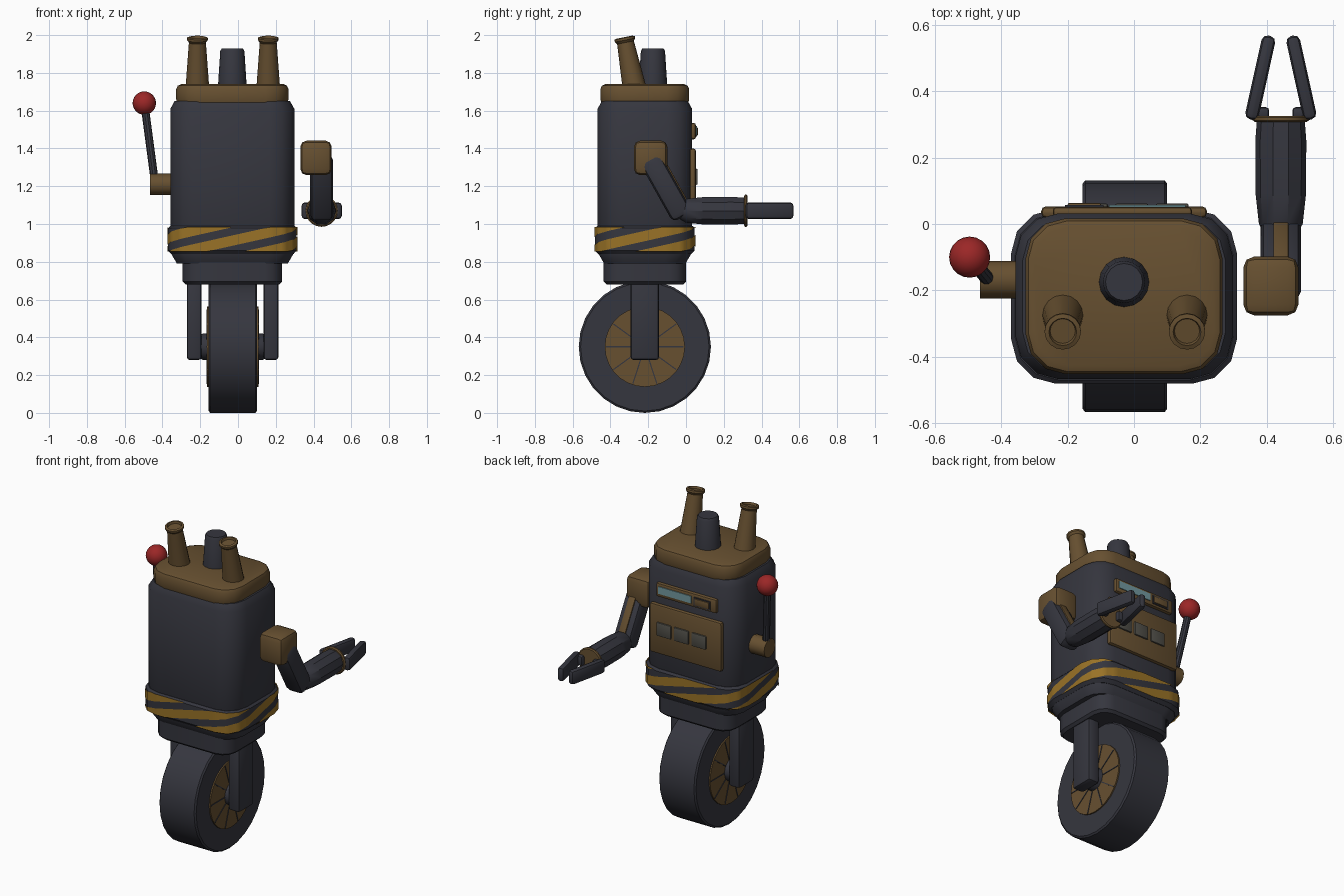
import bpy, bmesh, math
from mathutils import Matrix, Vector

cube = bpy.data.objects.get("Cube")
if cube:
    bpy.data.objects.remove(cube, do_unlink=True)


def material(name, r, g, b):
    m = bpy.data.materials.new(name)
    m.use_nodes = True
    m.diffuse_color = (r, g, b, 1)
    shader = m.node_tree.nodes["Principled BSDF"]
    shader.inputs["Base Color"].default_value = (r, g, b, 1)
    shader.inputs["Roughness"].default_value = 0.7
    return m


DARK = material("dark iron", 0.036, 0.037, 0.049)
BROWN = material("aged bronze", 0.135, 0.08, 0.03)
YELLOW = material("hazard yellow", 0.32, 0.17, 0.02)
RED = material("lever red", 0.33, 0.02, 0.02)
GLASS = material("pale glass", 0.17, 0.32, 0.35)
GREY = material("dial grey", 0.08, 0.077, 0.065)

MID_X, MID_Y = -0.03, -0.218


def finish(name, bm, mat, smooth=True):
    bmesh.ops.recalc_face_normals(bm, faces=bm.faces)
    mesh = bpy.data.meshes.new(name)
    bm.to_mesh(mesh)
    bm.free()
    mesh.materials.append(mat)
    ob = bpy.data.objects.new(name, mesh)
    bpy.context.collection.objects.link(ob)
    if smooth:
        bpy.ops.object.select_all(action="DESELECT")
        ob.select_set(True)
        bpy.context.view_layer.objects.active = ob
        bpy.ops.object.shade_smooth_by_angle(angle=math.radians(35))
    return ob


def skin(bm, loops):
    rings = [[bm.verts.new(p) for p in loop] for loop in loops]
    n = len(rings[0])
    for a, b in zip(rings, rings[1:]):
        for i in range(n):
            j = (i + 1) % n
            bm.faces.new((a[i], a[j], b[j], b[i]))
    bm.faces.new(rings[0])
    bm.faces.new(rings[-1])


def outline(hx, hy, radius, steps=3):
    """Rounded rectangle around the body axis, counterclockwise."""
    pts = []
    for k, (sx, sy) in enumerate(((1, 1), (-1, 1), (-1, -1), (1, -1))):
        for s in range(steps + 1):
            a = math.pi / 2 * (k + s / steps)
            pts.append(Vector((MID_X + sx * (hx - radius) + radius * math.cos(a),
                               MID_Y + sy * (hy - radius) + radius * math.sin(a))))
    return pts


def stack(name, hx, hy, radius, levels, mat):
    bm = bmesh.new()
    skin(bm, [[(p.x, p.y, z) for p in outline(hx - d, hy - d, radius - d / 2)]
              for d, z in levels])
    return finish(name, bm, mat)


def lathe(name, start, axis, profile, mat, sides=16):
    """Spin (radius, distance) pairs around an axis."""
    rot = Vector(axis).to_track_quat("Z", "Y")
    bm = bmesh.new()
    turns = [2 * math.pi * i / sides for i in range(sides)]
    skin(bm, [[Vector(start) + rot @ Vector((r * math.cos(t), r * math.sin(t), h))
               for t in turns] for r, h in profile])
    return finish(name, bm, mat)


def block(name, center, size, mat, bevel=0.0, rot=None, segments=2):
    bm = bmesh.new()
    bmesh.ops.create_cube(bm, size=1)
    bmesh.ops.scale(bm, vec=size, verts=bm.verts)
    if bevel:
        bmesh.ops.bevel(bm, geom=bm.edges[:], offset=bevel, segments=segments,
                        profile=0.5, affect="EDGES")
    m = Matrix.Translation(center)
    bm.transform(m @ rot.to_4x4() if rot else m)
    return finish(name, bm, mat, bool(bevel))


# Body shell, skirt and cap
stack("body", 0.328, 0.25, 0.13,
      [(0.035, 0.79), (0, 0.85), (0, 1.61), (0.022, 1.65)], DARK)
stack("skirt", 0.263, 0.218, 0.09,
      [(0.015, 0.68), (0, 0.695), (0, 0.83)], DARK)
stack("cap", 0.297, 0.235, 0.12,
      [(0.005, 1.64), (0, 1.66), (0, 1.715), (0.008, 1.732), (0.025, 1.74)], BROWN)

# Belt with climbing stripes wrapped around it
BELT_LOW, BELT_HIGH = 0.84, 0.99
stack("belt", 0.341, 0.264, 0.135,
      [(0.018, BELT_LOW), (0, BELT_LOW + 0.02), (0, BELT_HIGH - 0.012),
       (0.012, BELT_HIGH)], DARK)
corners = outline(0.344, 0.267, 0.137)
path = []
for a, b in zip(corners, corners[1:] + corners[:1]):
    cuts = max(1, round((b - a).length / 0.02))
    path += [a.lerp(b, i / cuts) for i in range(cuts)]
path.append(path[0])
run = [0.0]
for a, b in zip(path, path[1:]):
    run.append(run[-1] + (b - a).length)
PITCH, TURNS = 0.098, 5
low, high = BELT_LOW + 0.014, BELT_HIGH - 0.006
bm = bmesh.new()
for k in range(-TURNS - 1, 3):
    def edge(i, part):
        z = BELT_LOW + PITCH * (k + part + TURNS * run[i] / run[-1])
        return (path[i].x, path[i].y, min(max(z, low), high))
    for i in range(len(path) - 1):
        quad = [edge(i, 0), edge(i + 1, 0), edge(i + 1, 0.56), edge(i, 0.56)]
        if quad[2][2] - quad[1][2] > 1e-4 and quad[3][2] - quad[0][2] > 1e-4:
            bm.faces.new([bm.verts.new(p) for p in quad])
bmesh.ops.remove_doubles(bm, verts=bm.verts, dist=1e-5)
finish("belt_stripes", bm, YELLOW)

# Chimneys
for side, x in (("right", -0.215), ("left", 0.16)):
    lathe(side + "_chimney", (x, -0.275, 1.73), (0, -0.05, 0.255),
          [(0.062, 0), (0.045, 0.235), (0.055, 0.248), (0.055, 0.26),
           (0.042, 0.264), (0.038, 0.25)], BROWN)
lathe("center_chimney", (MID_X, -0.175, 1.73), (0, 0, 1),
      [(0.076, 0), (0.064, 0.185), (0.056, 0.2)], DARK)

# Wheel, hubs, spoke lines, axle and fork
WHEEL_Z = 0.35
lathe("tyre", (-0.155, MID_Y, WHEEL_Z), (1, 0, 0),
      [(0.34, 0), (0.35, 0.008), (0.35, 0.247), (0.34, 0.255)], DARK, 28)
lathe("hub", (-0.163, MID_Y, WHEEL_Z), (1, 0, 0),
      [(0.212, 0), (0.212, 0.271)], BROWN, 28)
lathe("axle", (-0.205, MID_Y, WHEEL_Z), (1, 0, 0),
      [(0.06, 0), (0.07, 0.02), (0.07, 0.335), (0.06, 0.355)], DARK, 12)
for side, x in (("right", -0.164), ("left", 0.109)):
    for i in range(10):
        a = 2 * math.pi * i / 10
        block(f"{side}_spoke_{i + 1}",
              (x, MID_Y + 0.138 * math.cos(a), WHEEL_Z + 0.138 * math.sin(a)),
              (0.004, 0.135, 0.006), DARK, rot=Matrix.Rotation(a, 3, "X"))
for side, x in (("right", -0.232), ("left", 0.175)):
    block(side + "_fork", (x, MID_Y, 0.49), (0.078, 0.15, 0.42), DARK, 0.016)

# Control panels on the rear face
block("display_panel", (-0.035, 0.036, 1.492), (0.42, 0.032, 0.088), BROWN, 0.012)
block("display_glass", (0.04, 0.053, 1.495), (0.23, 0.008, 0.045), GLASS)
block("button_frame", (-0.15, 0.053, 1.49), (0.115, 0.008, 0.055), DARK)
block("button", (-0.15, 0.056, 1.49), (0.1, 0.014, 0.042), BROWN, 0.004)
block("lower_panel", (MID_X, 0.036, 1.245), (0.5, 0.034, 0.31), BROWN, 0.014)
for i in range(3):
    block(f"dial_window_{i + 1}", (0.115 - 0.122 * i, 0.054, 1.25),
          (0.1, 0.016, 0.085), GREY, 0.006)

# Lever
lathe("lever_socket", (-0.465, -0.168, 1.21), (1, 0, 0),
      [(0.057, 0), (0.057, 0.112)], BROWN, 12)
foot, knob = Vector((-0.44, -0.168, 1.22)), Vector((-0.496, -0.1, 1.64))
lathe("lever_rod", foot, knob - foot,
      [(0.021, 0), (0.021, (knob - foot).length)], DARK, 10)
bm = bmesh.new()
bmesh.ops.create_uvsphere(bm, u_segments=20, v_segments=12, radius=0.062)
bm.transform(Matrix.Translation(knob))
finish("lever_knob", bm, RED)

# Arm
ARM_X = 0.443
block("shoulder", (0.413, -0.187, 1.35), (0.166, 0.177, 0.182), BROWN, 0.032)
top, elbow = Vector((ARM_X, -0.185, 1.335)), Vector((ARM_X, -0.025, 1.05))
tilt = (top - elbow).to_track_quat("Z", "Y").to_matrix()
tilt = Matrix.Rotation(math.atan2(0.16, 0.285), 3, "X")
length = (top - elbow).length
block("upper_arm", (top + elbow) / 2, (0.122, 0.118, length + 0.03), DARK, 0.03, tilt)
block("arm_strip", (top + elbow) / 2 + tilt @ Vector((0, 0.06, 0)),
      (0.045, 0.012, length - 0.05), BROWN, 0.003, tilt)
lathe("forearm", (ARM_X, -0.03, 1.07), (0, 1, 0),
      [(0.05, 0), (0.066, 0.03), (0.076, 0.12), (0.077, 0.28), (0.072, 0.345)], DARK, 10)
lathe("wrist_ring", (ARM_X, 0.308, 1.07), (0, 1, 0),
      [(0.078, 0), (0.085, 0.005), (0.085, 0.013), (0.078, 0.018)], BROWN, 20)

# Gripper fingers
for side, s in (("right", -1), ("left", 1)):
    base = Vector((ARM_X + s * 0.09, 0.315, 1.07))
    tip = Vector((ARM_X + s * 0.034, 0.568, 1.07))
    turn = Matrix.Rotation(s * math.atan2(0.056, 0.253), 3, "Z")
    block(side + "_finger", (base + tip) / 2, (0.042, (tip - base).length, 0.088),
          DARK, 0.018, turn)
    block(side + "_knuckle", (ARM_X + s * 0.06, 0.335, 1.07), (0.05, 0.035, 0.06),
          DARK, 0.01)
